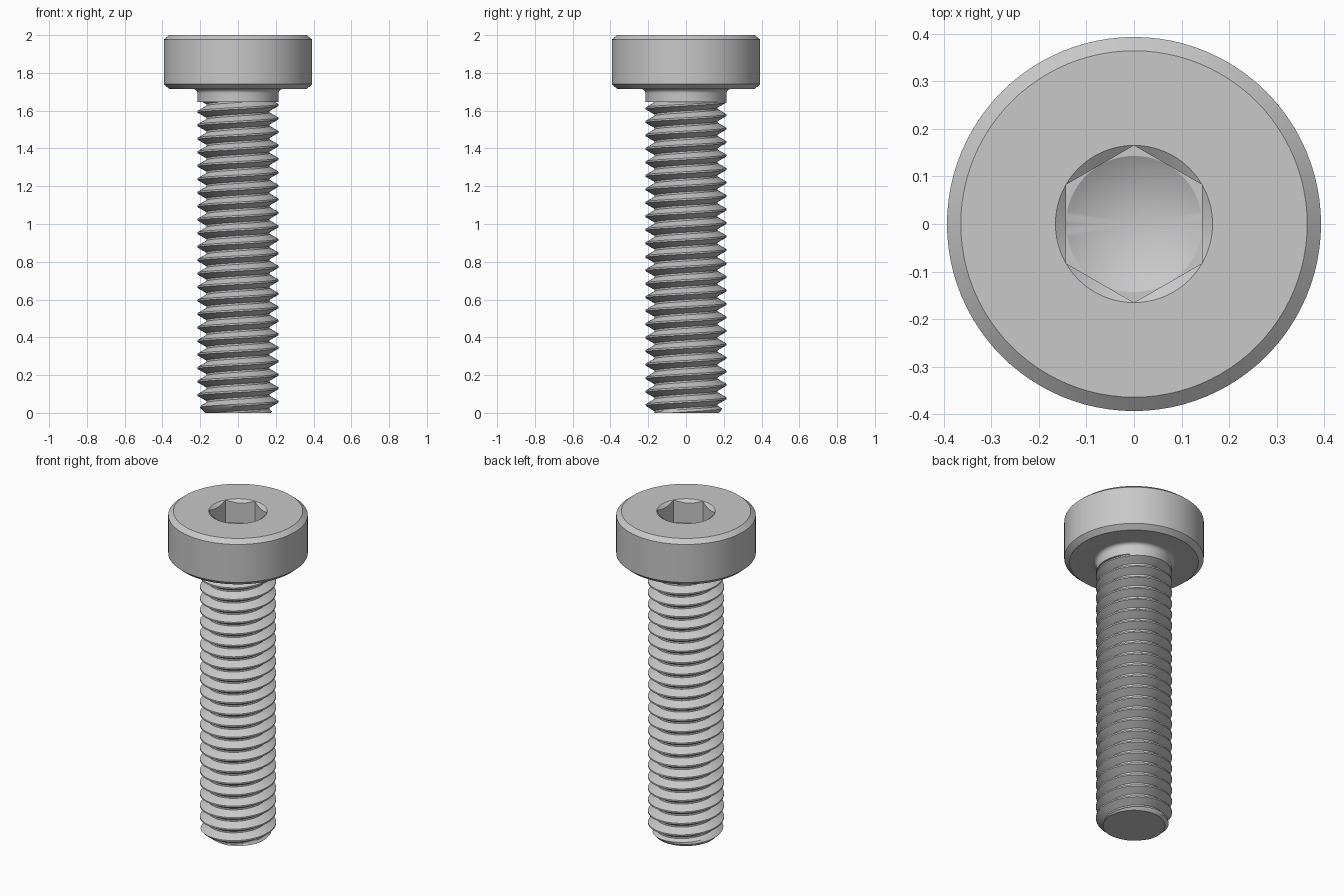
import bpy, bmesh, math
from math import pi, cos, sin

cube = bpy.data.objects.get("Cube")
if cube:
    bpy.data.objects.remove(cube, do_unlink=True)

SIDES = 96
NECK_Z = 1.645        # top of thread
R_THREAD, R_ROOT = 0.214, 0.168
PITCH = 0.0714

steel = bpy.data.materials.new("steel_grey")
steel.use_nodes = True
grey = (0.58, 0.58, 0.58, 1)
steel.diffuse_color = grey
steel.node_tree.nodes["Principled BSDF"].inputs["Base Color"].default_value = grey


def skin(name, columns):
    """Join columns of (radius, angle, z) points into a closed, smooth surface."""
    bm = bmesh.new()
    grid = [[bm.verts.new((r * cos(a), r * sin(a), z)) for r, a, z in col]
            for col in columns]
    for left, right in zip(grid, grid[1:]):
        for i in range(len(left) - 1):
            bm.faces.new((left[i], right[i], right[i + 1], left[i + 1]))
    bmesh.ops.remove_doubles(bm, verts=bm.verts, dist=1e-5)
    bmesh.ops.holes_fill(bm, edges=[e for e in bm.edges if e.is_boundary], sides=0)
    bmesh.ops.recalc_face_normals(bm, faces=bm.faces)
    mesh = bpy.data.meshes.new(name)
    bm.to_mesh(mesh)
    bm.free()
    mesh.materials.append(steel)
    obj = bpy.data.objects.new(name, mesh)
    bpy.context.collection.objects.link(obj)
    bpy.ops.object.select_all(action='DESELECT')
    obj.select_set(True)
    bpy.context.view_layer.objects.active = obj
    bpy.ops.object.shade_smooth_by_angle(angle=math.radians(30))
    return obj


angles = [2 * pi * i / SIDES for i in range(SIDES + 1)]

# Head: neck, fillet, chamfered drum, then the hexagon socket
HEX, CORNER = 0.143, 0.143 / cos(pi / 6)
FLOOR = 1.86
FILLET = 0.022
neck = [(0, NECK_Z), (R_THREAD, NECK_Z)]
neck += [(R_THREAD + FILLET * (1 - cos(t * pi / 12)),
          1.714 - FILLET * (1 - sin(t * pi / 12))) for t in range(7)]
drum = [(0.363, 1.714), (0.393, 1.74), (0.393, 1.976), (0.364, 2), (CORNER, 2)]


def head_column(a):
    off_flat = (a + pi / 6) % (pi / 3) - pi / 6
    hex_r = HEX / cos(off_flat)
    socket = [(hex_r, 2 - 0.75 * (CORNER - hex_r)), (hex_r, FLOOR),
              (HEX, FLOOR), (0, FLOOR - HEX * math.tan(pi / 6))]
    return [(r, a, z) for r, z in neck + drum + socket]


skin("socket_head", [head_column(a) for a in angles])

# Threaded shank: a right-handed helical ridge, chamfered at the tip
CREST_Z = 1.63
CREST = PITCH / 16
FLANK = (R_THREAD - R_ROOT) * math.tan(pi / 6)
steps = [-CREST - FLANK, -CREST - FLANK / 2, -CREST,
         CREST, CREST + FLANK / 2, CREST + FLANK]


def thread_radius(z, a):
    u = (z - CREST_Z - PITCH * a / (2 * pi)) / PITCH
    away = abs(u - round(u)) * PITCH
    r = R_THREAD - (away - CREST) / math.tan(pi / 6)
    return min(max(r, R_ROOT), R_THREAD, 0.175 + z)


def thread_column(a):
    column = []
    for turn in range(-25, 3):
        for s in steps:
            z = CREST_Z + PITCH * (turn + a / (2 * pi)) + s
            z = min(max(z, 0), NECK_Z)
            column.append((thread_radius(z, a), a, z))
    return column


skin("threaded_shank", [thread_column(a) for a in angles])
